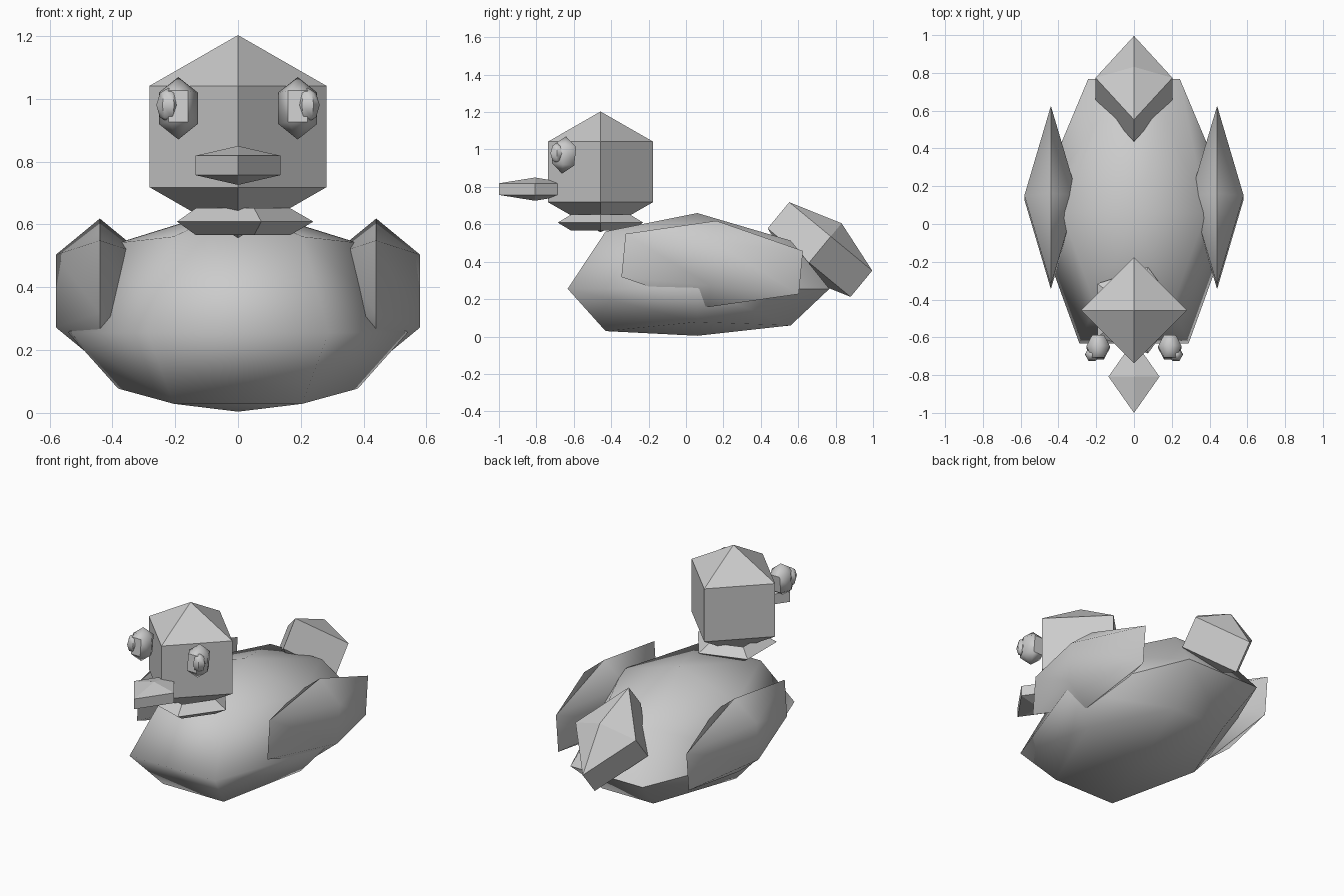
import bpy
import bmesh
from math import atan2, hypot, radians
from mathutils import Matrix, Vector

cube = bpy.data.objects.get("Cube")
if cube:
    bpy.data.objects.remove(cube, do_unlink=True)

# Single plain colour
grey = bpy.data.materials.new("light_grey")
grey.use_nodes = True
grey.diffuse_color = (0.6, 0.6, 0.6, 1)
for node in grey.node_tree.nodes:
    if node.type == 'BSDF_PRINCIPLED':
        node.inputs["Base Color"].default_value = (0.6, 0.6, 0.6, 1)


def finish(obj, smooth):
    """Assign the colour and shade flat, or smooth below an angle."""
    obj.data.materials.clear()
    obj.data.materials.append(grey)
    bpy.ops.object.select_all(action='DESELECT')
    obj.select_set(True)
    bpy.context.view_layer.objects.active = obj
    if smooth:
        bpy.ops.object.shade_smooth_by_angle(angle=radians(smooth))
    else:
        bpy.ops.object.shade_flat()


def ball(name, centre, radii, segments=4, rings=3, tilt=0, smooth=0, edit=None):
    """Coarse ellipsoid with a corner on +x, tilted about the x axis."""
    bm = bmesh.new()
    bmesh.ops.create_uvsphere(bm, u_segments=segments, v_segments=rings, radius=1)
    corner = max(bm.verts, key=lambda v: hypot(v.co.x, v.co.y)).co
    bm.transform(Matrix.Rotation(-atan2(corner.y, corner.x), 4, 'Z'))
    if edit:
        for v in bm.verts:
            edit(v.co)
    bm.transform(Matrix.Translation(centre)
                 @ Matrix.Rotation(radians(tilt), 4, 'X')
                 @ Matrix.Diagonal(Vector(radii)).to_4x4())
    mesh = bpy.data.meshes.new(name)
    bm.to_mesh(mesh)
    bm.free()
    obj = bpy.data.objects.new(name, mesh)
    bpy.context.collection.objects.link(obj)
    finish(obj, smooth)
    return obj


def shape_body(co):
    """Shallow belly, wide full breast and narrower, lower rear."""
    front, back = co.y < -0.3, co.y > 0.3
    ring = 0.3 < abs(co.z) < 0.9
    if co.z < 0:
        co.z *= 0.62
    if front:
        co.x *= 1.07
        if ring:
            co.z += 0.05 if co.z > 0 else -0.12
    elif back:
        co.x *= 0.9
        co.y *= 1.02
        if ring:
            co.z -= 0.07 if co.z > 0 else 0.045


# Body, head, beak and tail
ball("body", (0, 0.06, 0.255), (0.54, 0.8, 0.405), 6, 4, smooth=65, edit=shape_body)
ball("head", (0, -0.457, 0.88), (0.325, 0.325, 0.323))
ball("beak", (0, -0.808, 0.788), (0.156, 0.222, 0.062))
ball("tail", (0, 0.716, 0.465), (0.235, 0.332, 0.182), tilt=-39.5)

# Collar under the head
bpy.ops.mesh.primitive_torus_add(location=(0, -0.457, 0.609), major_segments=5,
                                 minor_segments=3, major_radius=0.19, minor_radius=0.05)
collar = bpy.context.object
collar.name = "collar"
finish(collar, 0)

# Wings, eyes and pupils on both sides
for side, s in (("left", 1), ("right", -1)):
    ball(side + "_wing", (s * 0.44, 0.14, 0.388), (0.162, 0.55, 0.232),
         tilt=-5.5, smooth=65)
    ball(side + "_eye", (s * 0.19, -0.652, 0.97), (0.072, 0.08, 0.1),
         6, 3, tilt=-6, smooth=50)
    ball(side + "_pupil", (s * 0.222, -0.69, 0.98), (0.038, 0.04, 0.055),
         6, 4, smooth=50)
